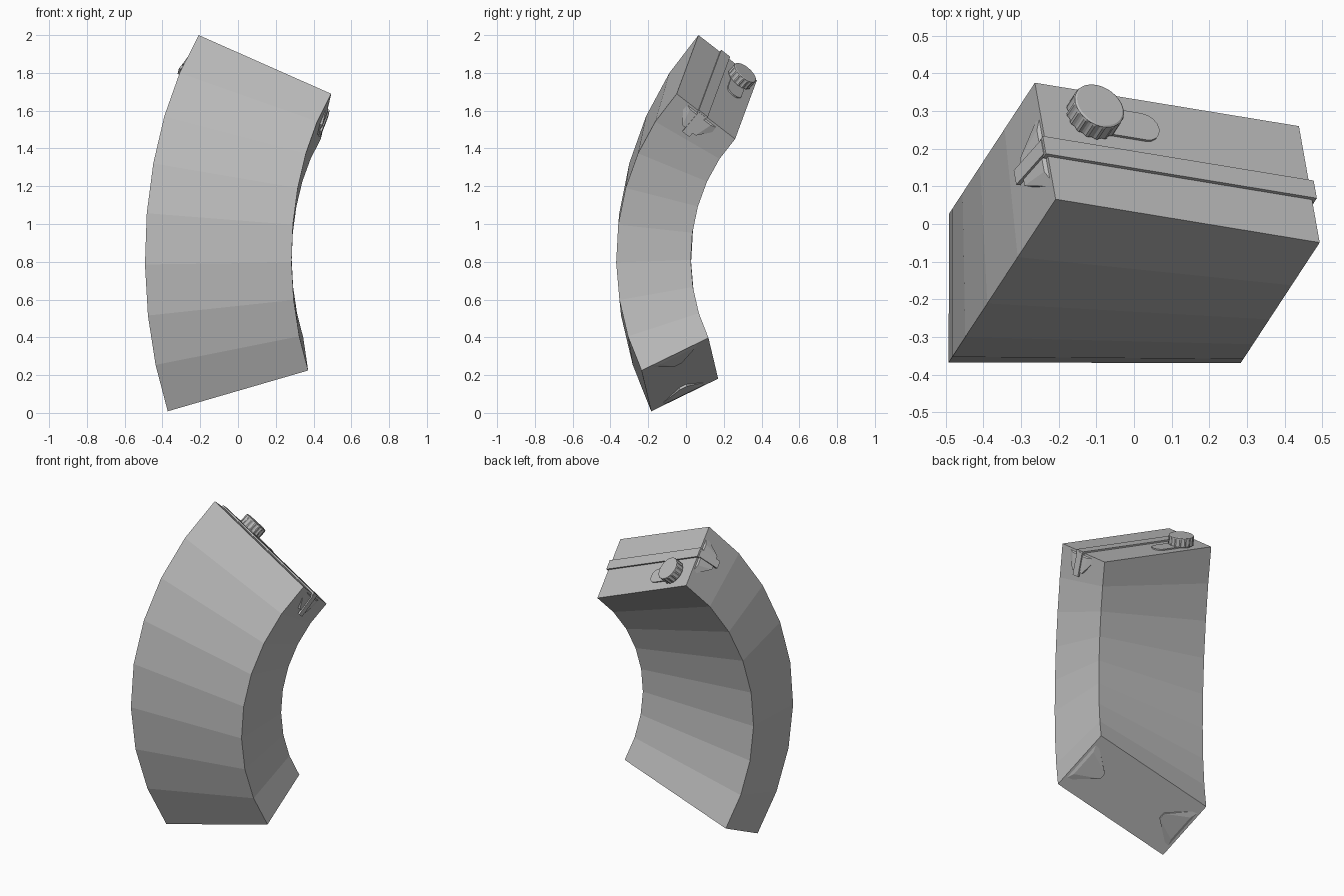
import bpy, bmesh, math
from mathutils import Vector, Matrix

if "Cube" in bpy.data.objects:
    bpy.data.objects.remove(bpy.data.objects["Cube"])

# One plain material
grey = bpy.data.materials.new("light_grey")
grey.use_nodes = True
grey.diffuse_color = (0.5, 0.5, 0.5, 1)
grey.node_tree.nodes["Principled BSDF"].inputs["Base Color"].default_value = (0.5, 0.5, 0.5, 1)

# Carton size and bend
WIDTH, DEPTH, SEGMENTS = 0.776, 0.395, 8
BEND = math.radians(77.8)
HX, HY = WIDTH / 2, DEPTH / 2
axis = Vector((-0.836, 0.548, 0)).normalized()
pivot = Vector((0.568, 0.854, 0.819))

# Frame of the carton top: x along the width, y along the depth, z outward
ex = Vector((0.70, -0.115, -0.31)).normalized()
ey = Vector((-0.055, 0.31, -0.24))
ey = (ey - ex * ey.dot(ex)).normalized()
ez = ex.cross(ey)
top = Matrix((ex, ey, ez)).transposed().to_4x4()
top.translation = (0.115, 0.163, 1.725)


def frame(fraction):
    """Frame along the bend, 0 at the bottom and 1 at the top."""
    turn = Matrix.Rotation(-BEND * (1 - fraction), 4, axis)
    return Matrix.Translation(pivot) @ turn @ Matrix.Translation(-pivot) @ top


def finish(name, bm, matrix=None):
    bmesh.ops.recalc_face_normals(bm, faces=bm.faces)
    mesh = bpy.data.meshes.new(name)
    bm.to_mesh(mesh)
    bm.free()
    mesh.materials.append(grey)
    obj = bpy.data.objects.new(name, mesh)
    bpy.context.collection.objects.link(obj)
    if matrix:
        obj.matrix_world = matrix
    return obj


def loft(name, rings, matrix=None):
    """Skin closed rings of equal length and cap both ends."""
    bm = bmesh.new()
    rows = [[bm.verts.new(p) for p in ring] for ring in rings]
    n = len(rows[0])
    for a, b in zip(rows, rows[1:]):
        for i in range(n):
            j = (i + 1) % n
            bm.faces.new((a[i], a[j], b[j], b[i]))
    bm.faces.new(rows[0])
    bm.faces.new(rows[-1])
    return finish(name, bm, matrix)


def hull(name, points, matrix):
    bm = bmesh.new()
    for p in points:
        bm.verts.new(p)
    bmesh.ops.convex_hull(bm, input=bm.verts)
    return finish(name, bm, matrix)


def slab(outline, z):
    return [(x, y, z) for x, y in outline]


# Bent carton body
corners = [(-HX, -HY), (HX, -HY), (HX, HY), (-HX, HY)]
loft("carton_body", [[frame(i / SEGMENTS) @ Vector((x, y, 0)) for x, y in corners]
                     for i in range(SEGMENTS + 1)])

# Folded seam across the top
seam_y = -0.022
seam = [(-HX - 0.01, seam_y - 0.03), (HX + 0.01, seam_y - 0.03),
        (HX + 0.01, seam_y + 0.03), (-HX - 0.01, seam_y + 0.03)]
loft("top_seam", [slab(seam, -0.01), slab(seam, 0.009)], top)

# Folded ears on the upper sides and under the bottom
bottom = frame(0)
for label, s in (("left", 1), ("right", -1)):
    edge = s * HX
    hull(label + "_top_ear",
         [(edge - s * 0.01, y, -0.004) for y in (-0.15, 0.12)]
         + [(edge + s * 0.008, y, -0.02) for y in (-0.09, 0.05)]
         + [(edge + s * d, seam_y + y, -0.115) for d in (0, 0.02) for y in (-0.045, 0.045)], top)
    hull(label + "_ear_strip",
         [(edge + s * d, seam_y + y, z) for z, d0 in ((0, 0.012), (-0.14, 0.03))
          for d in (d0 - 0.012, d0) for y in (-0.024, 0.024)], top)
    hull(label + "_bottom_ear",
         [(edge - s * 0.004, y, 0.004) for y in (-0.16, 0.16)]
         + [(edge - s * 0.03, y, -0.006) for y in (-0.09, 0.09)]
         + [(edge - s * 0.17, y, z) for y in (-0.02, 0.02) for z in (0.003, -0.012)], bottom)

# Pull tab under the cap
cap_x, cap_y, tab_r = -0.24, 0.101, 0.045
tab = []
for x, start in ((cap_x + 0.155, -90), (cap_x, 90)):
    for i in range(9):
        a = math.radians(start + 180 * i / 8)
        tab.append((x + tab_r * math.cos(a), cap_y + tab_r * math.sin(a)))
loft("pull_tab", [slab(tab, -0.005), slab(tab, 0.007)], top)


# Ribbed screw cap
def cap_ring(radius, z, rib=0):
    count = 64
    return [(cap_x + (radius - rib * (i // 2 % 2)) * math.cos(math.tau * i / count),
             cap_y + (radius - rib * (i // 2 % 2)) * math.sin(math.tau * i / count), z)
            for i in range(count)]


loft("cap_neck", [cap_ring(0.06, -0.005), cap_ring(0.06, 0.02)], top)
loft("screw_cap", [cap_ring(0.073, 0.008, 0.004), cap_ring(0.073, 0.055, 0.004),
                   cap_ring(0.071, 0.06), cap_ring(0.066, 0.063)], top)
